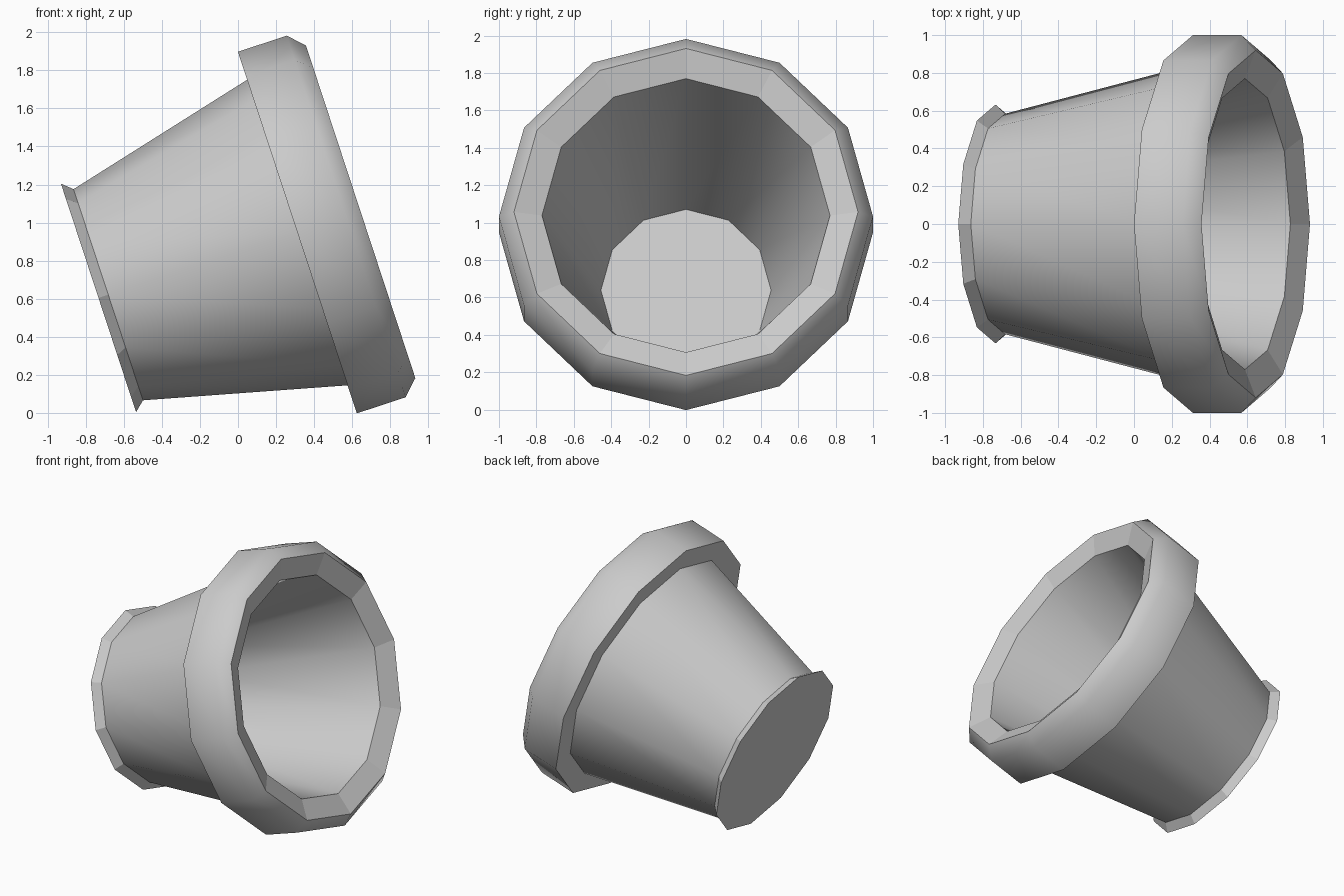
import bpy, bmesh, math
from mathutils import Matrix

if "Cube" in bpy.data.objects:
    bpy.data.objects.remove(bpy.data.objects["Cube"])

SIDES = 12
TILT = math.radians(90 - 18.2)

# Closed-wall profile: (radius, height along axis, band to next point is smooth)
profile = [
    (0.632, 0.00, False),   # flared foot
    (0.584, 0.054, True),   # tapered outer wall
    (0.845, 1.10, False),   # underside of rim
    (1.000, 1.10, True),    # rim outside
    (1.000, 1.37, True),    # rim chamfer
    (0.920, 1.45, False),   # lip sloping inward
    (0.770, 1.39, True),    # inner wall
    (0.455, 0.11, False),   # floor
]
SHARP_RINGS = {0, 1, 2, 3, 5, 6, 7}

bm = bmesh.new()
rings = []
for r, h, _ in profile:
    rings.append([bm.verts.new((r * math.cos(2 * math.pi * i / SIDES),
                                r * math.sin(2 * math.pi * i / SIDES), h))
                  for i in range(SIDES)])

# Side bands
for k in range(len(profile) - 1):
    a, b = rings[k], rings[k + 1]
    for i in range(SIDES):
        j = (i + 1) % SIDES
        f = bm.faces.new((a[i], a[j], b[j], b[i]))
        f.smooth = profile[k][2]

# Underside and inner floor
bm.faces.new(list(reversed(rings[0])))
bm.faces.new(rings[-1])

# Crisp ring edges
for k in SHARP_RINGS:
    for i in range(SIDES):
        bm.edges.get((rings[k][i], rings[k][(i + 1) % SIDES])).smooth = False

# Tip the pot over so that it rests on foot and rim
bm.transform(Matrix.Translation((-0.733, 0, 0.604)) @ Matrix.Rotation(TILT, 4, 'Y'))
bmesh.ops.recalc_face_normals(bm, faces=bm.faces)

mesh = bpy.data.meshes.new("tilted_pot")
bm.to_mesh(mesh)
bm.free()
pot = bpy.data.objects.new("tilted_pot", mesh)
bpy.context.collection.objects.link(pot)
